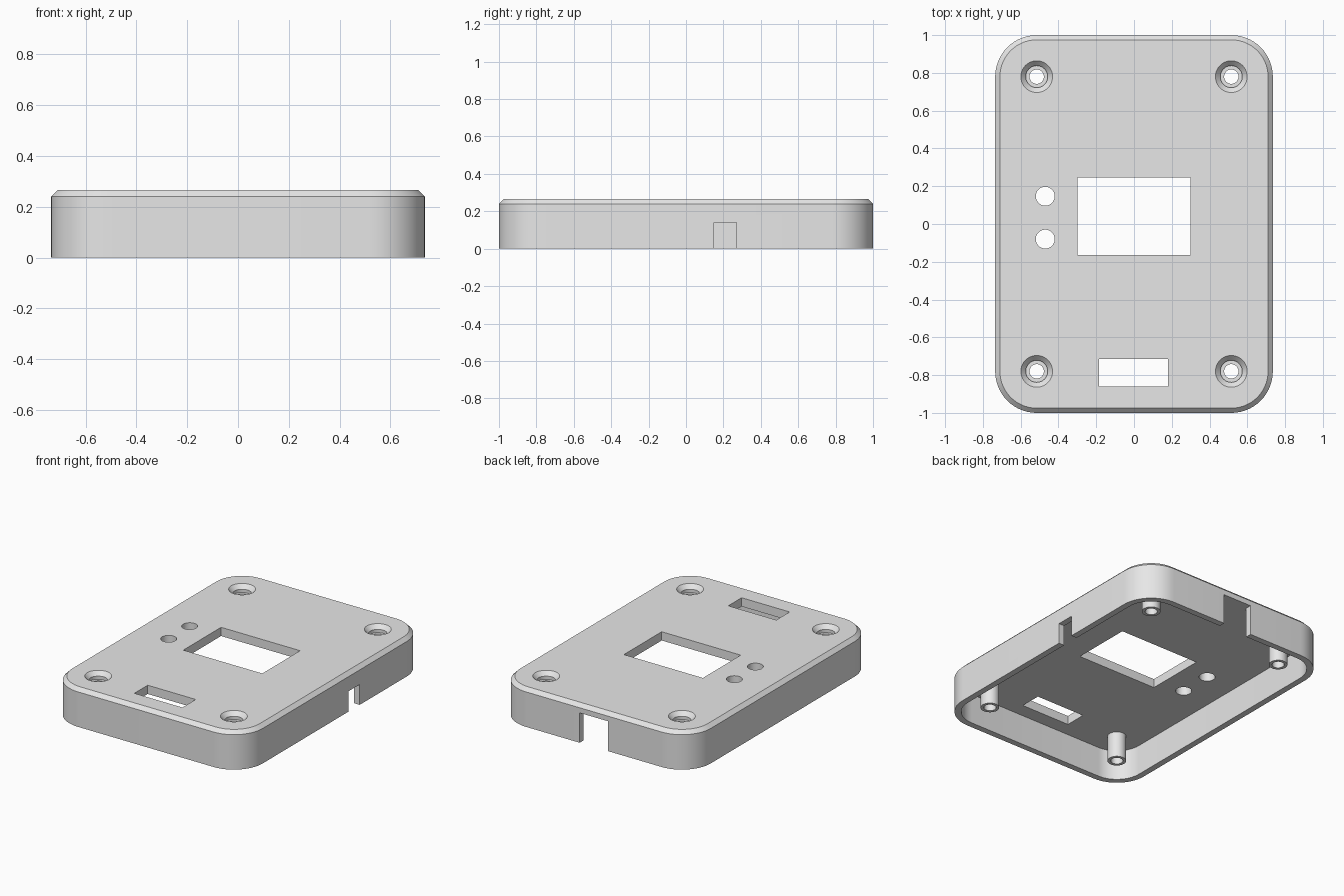
import bpy
import bmesh
from math import sin, cos, pi

cube = bpy.data.objects.get("Cube")
if cube:
    bpy.data.objects.remove(cube, do_unlink=True)

# Overall sizes
HALF_X, HALF_Y, HEIGHT = 0.735, 1.0, 0.265
CORNER, CHAMFER, WALL, CEILING = 0.22, 0.025, 0.042, 0.205
POST_X, POST_Y = 0.515, 0.78
BORE = 0.038

grey = bpy.data.materials.new("plain_grey")
grey.use_nodes = True
colour = (0.8, 0.8, 0.8, 1)
grey.diffuse_color = colour
grey.node_tree.nodes["Principled BSDF"].inputs["Base Color"].default_value = colour


def rounded_rect(inset, z, steps=14):
    """Outline of the case, moved inward by inset."""
    r = CORNER - inset
    points = []
    for quarter, (sx, sy) in enumerate([(1, 1), (-1, 1), (-1, -1), (1, -1)]):
        for i in range(steps + 1):
            a = (quarter + i / steps) * pi / 2
            points.append((sx * (HALF_X - CORNER) + r * cos(a),
                           sy * (HALF_Y - CORNER) + r * sin(a), z))
    return points


def circle(x, y, r, z, sides=40):
    return [(x + r * cos(2 * pi * i / sides), y + r * sin(2 * pi * i / sides), z)
            for i in range(sides)]


def rectangle(x0, x1, y0, y1, z):
    return [(x0, y0, z), (x1, y0, z), (x1, y1, z), (x0, y1, z)]


def loft(name, sections, ring=False):
    """Skin through sections; cap the ends, or join them into a ring."""
    bm = bmesh.new()
    loops = [[bm.verts.new(p) for p in s] for s in sections]
    pairs = list(zip(loops, loops[1:]))
    if ring:
        pairs.append((loops[-1], loops[0]))
    else:
        bm.faces.new(loops[0])
        bm.faces.new(loops[-1])
    for low, high in pairs:
        n = len(low)
        for i in range(n):
            j = (i + 1) % n
            bm.faces.new((low[i], low[j], high[j], high[i]))
    bmesh.ops.recalc_face_normals(bm, faces=bm.faces)
    mesh = bpy.data.meshes.new(name)
    bm.to_mesh(mesh)
    bm.free()
    mesh.materials.append(grey)
    obj = bpy.data.objects.new(name, mesh)
    bpy.context.collection.objects.link(obj)
    return obj


def activate(obj):
    bpy.ops.object.select_all(action='DESELECT')
    obj.select_set(True)
    bpy.context.view_layer.objects.active = obj


def cut(target, cutter):
    cutter.hide_render = True
    activate(target)
    mod = target.modifiers.new("cut", 'BOOLEAN')
    mod.operation, mod.solver, mod.object = 'DIFFERENCE', 'EXACT', cutter
    bpy.ops.object.modifier_apply(modifier=mod.name)
    bpy.data.objects.remove(cutter, do_unlink=True)


def cut_box(target, x0, x1, y0, y1, z0, z1):
    cut(target, loft("box_cutter", [rectangle(x0, x1, y0, y1, z) for z in (z0, z1)]))


# Chamfered case, hollow from below
case = loft("case_cover", [rounded_rect(0, 0),
                           rounded_rect(0, HEIGHT - CHAMFER),
                           rounded_rect(CHAMFER, HEIGHT)])
cut(case, loft("cavity_cutter", [rounded_rect(WALL, -0.1), rounded_rect(WALL, CEILING)]))

# Display window and switch slot in the top
cut_box(case, -0.3, 0.3, -0.165, 0.245, 0.1, 0.4)
cut_box(case, -0.185, 0.18, -0.86, -0.715, 0.1, 0.4)

# Cable notches in the side and back walls
cut_box(case, 0.65, 0.8, 0.15, 0.27, -0.1, 0.14)
cut_box(case, -0.107, 0.107, 0.9, 1.1, -0.1, CEILING)

# Two round indicator holes
for y in (0.147, -0.08):
    cut(case, loft("hole_cutter", [circle(-0.47, y, 0.05, z) for z in (0.1, 0.4)]))

# Countersunk screw holes with a hollow post under each
for sx in (-1, 1):
    for sy in (-1, 1):
        x, y = sx * POST_X, sy * POST_Y
        profile = [(BORE, 0.1), (BORE, 0.215), (0.058, 0.215),
                   (0.058, 0.237), (0.084, HEIGHT), (0.084, 0.4)]
        cut(case, loft("screw_cutter", [circle(x, y, r, z) for r, z in profile]))
        tube = [(BORE, 0.03), (0.058, 0.03), (0.058, CEILING + 0.003),
                (BORE, CEILING + 0.003)]
        post = loft("screw_post", [circle(x, y, r, z) for r, z in tube], ring=True)
        activate(post)
        bpy.ops.object.shade_smooth_by_angle()

activate(case)
bpy.ops.object.shade_smooth_by_angle()
